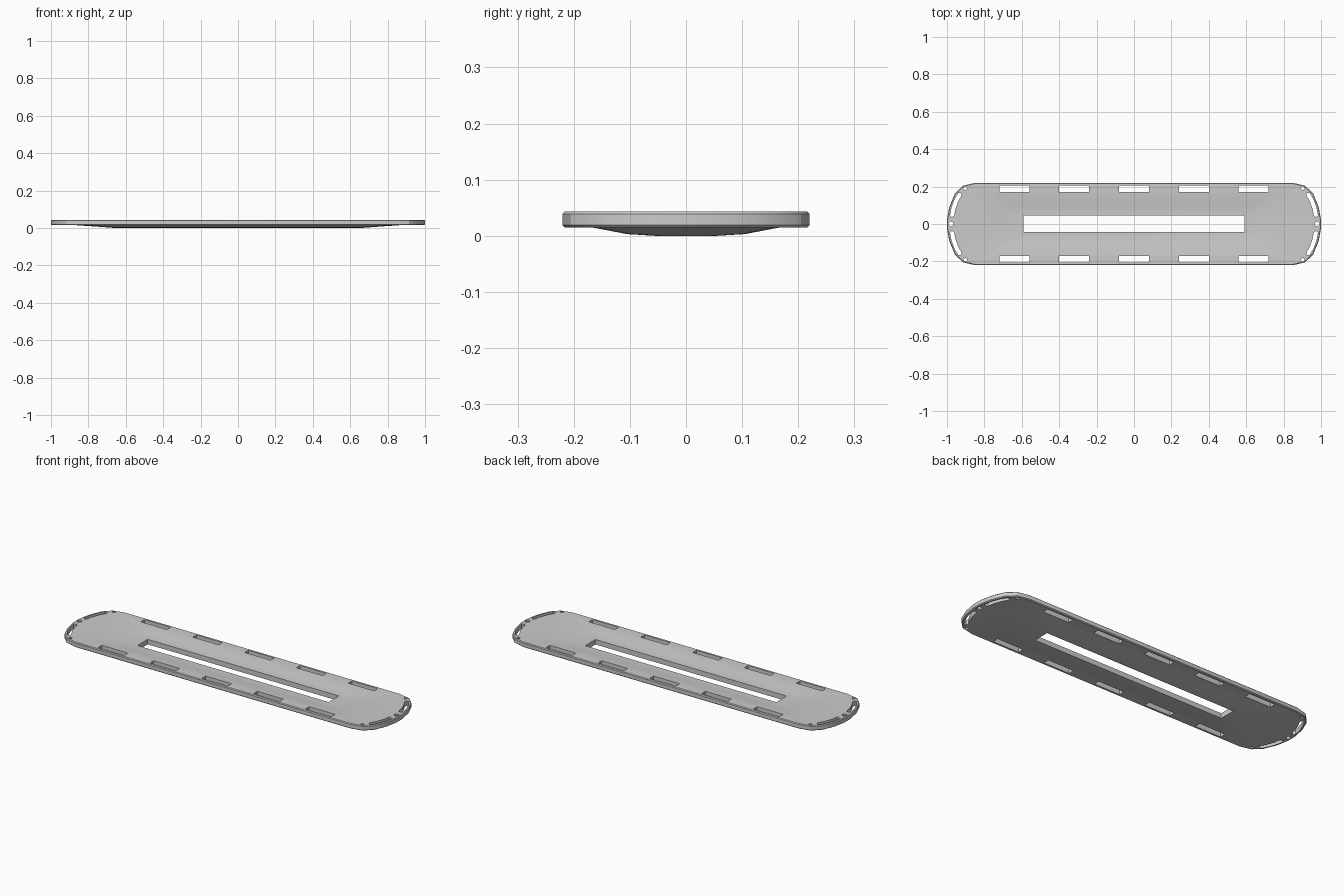
import bpy, bmesh, math
from mathutils import Vector

if "Cube" in bpy.data.objects:
    bpy.data.objects.remove(bpy.data.objects["Cube"])


def outline(a, b):
    """Rounded-end board outline with half length a and half width b, anticlockwise."""
    k = b / 0.22
    q = [(a, 0.1 * b), (a - .013 * k, b * .42), (a - .042 * k, b * .74),
         (a - .085 * k, b * .93), (a - .15 * k, b)]
    top = q + [(-x, y) for x, y in reversed(q)]
    return top + [(-x, -y) for x, y in top]


def new_object(name, bm):
    bmesh.ops.recalc_face_normals(bm, faces=bm.faces)
    mesh = bpy.data.meshes.new(name)
    bm.to_mesh(mesh)
    bm.free()
    ob = bpy.data.objects.new(name, mesh)
    bpy.context.collection.objects.link(ob)
    return ob


def prism(bm, pts, z0=-0.1, z1=0.1):
    lo = [bm.verts.new((x, y, z0)) for x, y in pts]
    hi = [bm.verts.new((x, y, z1)) for x, y in pts]
    bm.faces.new(lo[::-1])
    bm.faces.new(hi)
    for i in range(len(pts)):
        j = (i + 1) % len(pts)
        bm.faces.new((lo[i], lo[j], hi[j], hi[i]))


def rect(bm, x0, x1, y0, y1):
    prism(bm, [(x0, y0), (x1, y0), (x1, y1), (x0, y1)])


def disc(bm, x, y, r, n=12):
    prism(bm, [(x + r * math.cos(i * math.tau / n), y + r * math.sin(i * math.tau / n))
               for i in range(n)])


# Dished board: nested rings from underside centre, round the chamfered rim, to the top centre
T = 0.028
rings = [(.66, .055, 0), (.70, .105, .003), (.87, .168, .015), (.996, .216, .015),
         (1, .22, .019), (1, .22, .039), (.996, .216, .043), (.87, .168, .015 + T),
         (.70, .105, .003 + T), (.66, .055, T)]
bm = bmesh.new()
loops = [[bm.verts.new((x, y, z)) for x, y in outline(a, b)] for a, b, z in rings]
n = len(loops[0])
for l0, l1 in zip(loops, loops[1:]):
    for i in range(n):
        j = (i + 1) % n
        bm.faces.new((l0[i], l0[j], l1[j], l1[i]))
bm.faces.new(loops[0][::-1])
bm.faces.new(loops[-1])
board = new_object("board", bm)

# Cutter: centre slot, side hand holds, curved end slots and rope holes
bm = bmesh.new()
rect(bm, -.59, .59, -.044, .046)
for s in (-1, 1):
    for i in range(-2, 3):
        y0, y1 = sorted((s * .172, s * .205))
        rect(bm, i * .32 - .08, i * .32 + .08, y0, y1)
    disc(bm, s * .979, 0, .013)
    for t in (-1, 1):
        disc(bm, s * .902, t * .191, .009)
        path = [Vector(p) for p in ((.973, .045), (.965, .085), (.949, .128), (.930, .160))]
        left, right = [], []
        for i, p in enumerate(path):
            d = (path[min(i + 1, 3)] - path[max(i - 1, 0)]).normalized()
            off = Vector((-d.y, d.x)) * .011
            left.append(p + off)
            right.append(p - off)
        d0 = (path[0] - path[1]).normalized() * .008
        d1 = (path[3] - path[2]).normalized() * .008
        pts = right + [path[3] + d1] + left[::-1] + [path[0] + d0]
        prism(bm, [(s * p.x, t * p.y) for p in pts])
cutter = new_object("hole_cutter", bm)
cutter.hide_render = True

mod = board.modifiers.new("holes", 'BOOLEAN')
mod.operation = 'DIFFERENCE'
mod.solver = 'EXACT'
mod.object = cutter
bpy.context.view_layer.objects.active = board
board.select_set(True)
bpy.ops.object.modifier_apply(modifier=mod.name)
bpy.data.objects.remove(cutter)
bpy.ops.object.shade_smooth_by_angle(angle=math.radians(30))
